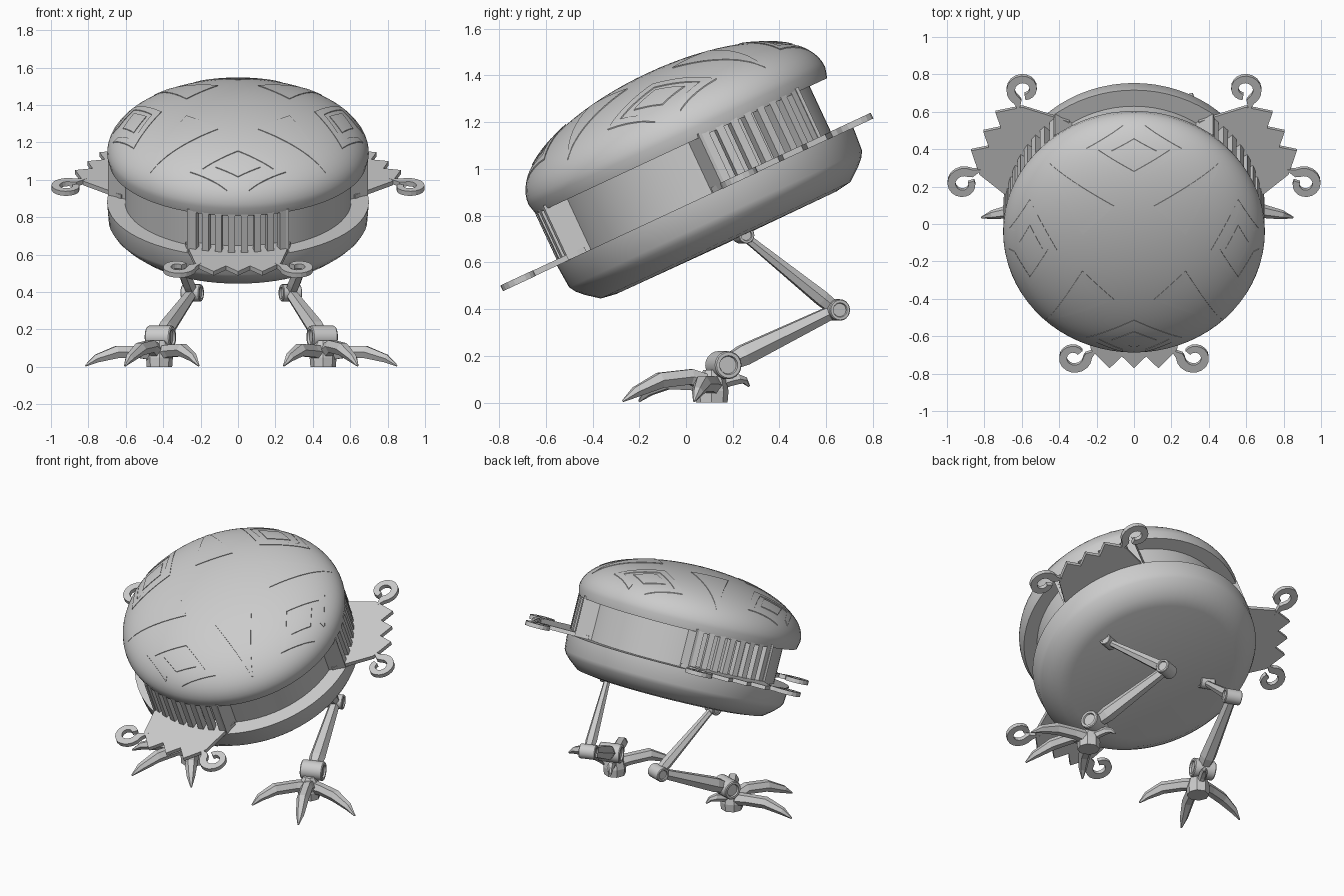
import bpy, bmesh, math
from mathutils import Matrix, Vector

if "Cube" in bpy.data.objects:
    bpy.data.objects.remove(bpy.data.objects["Cube"])

grey = bpy.data.materials.new("plain grey")
grey.diffuse_color = (0.6, 0.6, 0.6, 1)
grey.use_nodes = True
grey.node_tree.nodes["Principled BSDF"].inputs["Base Color"].default_value = grey.diffuse_color

# Tilted frame of the round body
BODY = Matrix.Translation((0, 0.4089, 0.1805)) @ Matrix.Rotation(math.radians(25), 4, 'X')
SIDES = (-90, 30, 150)


def finish(name, bm, matrix=Matrix(), smooth=None):
    bmesh.ops.recalc_face_normals(bm, faces=bm.faces)
    me = bpy.data.meshes.new(name)
    bm.to_mesh(me)
    bm.free()
    me.transform(matrix)
    me.update()
    me.materials.append(grey)
    ob = bpy.data.objects.new(name, me)
    bpy.context.collection.objects.link(ob)
    if smooth:
        bpy.ops.object.select_all(action='DESELECT')
        ob.select_set(True)
        bpy.context.view_layer.objects.active = ob
        bpy.ops.object.shade_smooth_by_angle(angle=math.radians(smooth))
    return ob


def lathe(name, profile, matrix, seg=72, smooth=30):
    bm = bmesh.new()
    vs = [bm.verts.new((r, 0, z)) for r, z in profile]
    es = [bm.edges.new(p) for p in zip(vs, vs[1:])]
    bmesh.ops.spin(bm, geom=vs + es, cent=(0, 0, 0), axis=(0, 0, 1),
                   angle=2 * math.pi, steps=seg, use_duplicate=False)
    bmesh.ops.remove_doubles(bm, verts=bm.verts, dist=1e-4)
    return finish(name, bm, matrix, smooth)


def extrude(bm, faces, dz):
    new = bmesh.ops.extrude_face_region(bm, geom=faces)['geom']
    bmesh.ops.translate(bm, vec=(0, 0, dz),
                        verts=[v for v in new if isinstance(v, bmesh.types.BMVert)])


def prism(bm, pts, z0, z1):
    extrude(bm, [bm.faces.new([bm.verts.new((x, y, z0)) for x, y in pts])], z1 - z0)


def tube(bm, pts, radii, sides=6):
    pts = [Vector(p) for p in pts]
    rings = []
    for i, p in enumerate(pts):
        d = (pts[min(i + 1, len(pts) - 1)] - pts[max(i - 1, 0)]).normalized()
        a = d.cross(Vector((0, 0, 1))).normalized()
        b = a.cross(d)
        rings.append([bm.verts.new(p + radii[i] * (a * math.cos(t) + b * math.sin(t)))
                      for t in (2 * math.pi * k / sides for k in range(sides))])
    for r, s in zip(rings, rings[1:]):
        for k in range(sides):
            j = (k + 1) % sides
            bm.faces.new((r[k], r[j], s[j], s[k]))
    bm.faces.new(rings[0])
    bm.faces.new(rings[-1])


def spot(angle):
    # turns local (tangent, outward) into a side of the body
    return BODY @ Matrix.Rotation(math.radians(angle - 90), 4, 'Z')


# Domed roof with a short skirt
def dome(r):
    return 1.06 + 0.297 * max(0, 1 - (r / 0.7) ** 2) ** 0.48


curve = [0.7 * math.sin(math.pi / 2 * i / 20) for i in range(21)]
lathe("domed_roof", [(r, dome(r)) for r in curve] +
      [(0.688, 1.012), (0.60, 1.012)], BODY, smooth=25)

# Lower bowl
lathe("lower_bowl", [(0.60, 0.775), (0.70, 0.775), (0.692, 0.668), (0.675, 0.64),
                     (0.645, 0.61), (0.59, 0.567), (0.52, 0.556), (0, 0.553)], BODY)

# Round wall between bowl and roof
lathe("round_wall", [(0.605, 0.77), (0.605, 1.035)], BODY)

# Roof ornaments: kites, diamonds and wedges laid on the dome
KITE = [(0, 0.41), (0.257, 0.557), (0.06, 0.667), (0.06, 0.64),
        (0.19, 0.557), (0, 0.46), (-0.19, 0.557), (-0.06, 0.64),
        (-0.06, 0.667), (-0.257, 0.557)]
DIAMOND = [(0, 0.49), (0.12, 0.557), (0, 0.615), (-0.12, 0.557)]
WEDGE = [(-0.12, 0.27), (0.12, 0.27), (0, 0.66)]


def ornament(name, outline, angle):
    bm = bmesh.new()
    bm.faces.new([bm.verts.new((x, y, 0)) for x, y in outline])
    bmesh.ops.triangulate(bm, faces=bm.faces)
    bmesh.ops.subdivide_edges(bm, edges=bm.edges, cuts=7, use_grid_fill=True)
    bmesh.ops.triangulate(bm, faces=bm.faces)
    extrude(bm, bm.faces[:], 0.01)
    for v in bm.verts:
        lift = 0.004 if v.co.z > 0.005 else -0.004
        v.co.z = dome(math.hypot(v.co.x, v.co.y)) + lift
    finish(name, bm, spot(angle), 25)


for q in range(4):
    ornament("roof_kite", KITE, 90 * q)
    ornament("roof_diamond", DIAMOND, 90 * q)
    ornament("roof_wedge", WEDGE, 90 * q + 45)

# Barred windows and scrolled sill plates on three sides
for s in SIDES:
    bm = bmesh.new()
    for i in range(8):
        a = math.radians(90 - 20.5 + 41 * i / 7)
        c, t = Vector((math.cos(a), math.sin(a))), Vector((-math.sin(a), math.cos(a)))
        prism(bm, [c * r + t * w for r, w in
                   ((0.645, -0.018), (0.69, -0.018), (0.69, 0.018), (0.645, 0.018))],
              0.77, 1.03)
    for x in (-0.265, 0.265):
        prism(bm, [(x - 0.008, 0.535), (x + 0.008, 0.535), (x + 0.008, 0.645),
                   (x - 0.008, 0.645)], 0.77, 1.03)
    finish("window_bars", bm, spot(s))

    bm = bmesh.new()
    teeth = [(-0.195 + 0.065 * i, 0.93 if i % 2 else 0.86) for i in range(7)]
    prism(bm, [(0.28, 0.56), (0.265, 0.64), (0.23, 0.82)] + teeth[::-1] +
          [(-0.23, 0.82), (-0.265, 0.64), (-0.28, 0.56)], 0.773, 0.798)
    for m in (-1, 1):
        outer, inner = [], []
        for i in range(18):
            f = i / 17
            a = math.radians(200 - 340 * f)
            rad, w = 0.076 - 0.032 * f, 0.024 - 0.006 * f
            if i == 0:
                rad, w = 0.1, 0.035
            for side, ring in ((w, outer), (-w, inner)):
                ring.append((m * (0.322 + (rad + side) * math.cos(a)),
                             0.868 + (rad + side) * math.sin(a)))
        prism(bm, outer + inner[::-1], 0.772, 0.799)
    finish("scrolled_plate", bm, spot(s))

# Bird legs: joints, limbs and clawed feet
HIP, KNEE, ANKLE = (0.41, 0.245, 0.716), (0.28, 0.643, 0.396), (0.45, 0.16, 0.16)
TOES = [((0.40, 0.04, 0.085), (0.33, -0.08, 0.09), (0.275, -0.16, 0.05), (0.245, -0.2, 0.006)),
        ((0.50, 0.02, 0.11), (0.56, -0.11, 0.095), (0.615, -0.215, 0.045), (0.64, -0.27, 0.006)),
        ((0.56, 0.1, 0.08), (0.68, 0.07, 0.08), (0.79, 0.05, 0.045), (0.85, 0.035, 0.006)),
        ((0.43, 0.18, 0.09), (0.41, 0.22, 0.1), (0.39, 0.25, 0.095), (0.375, 0.27, 0.07))]

for side, m, shift in (("right", 1, 0), ("left", -1, 0.035)):
    place = Matrix.Translation((shift, 0, 0)) @ Matrix.Diagonal((m, 1, 1, 1))
    axle = Matrix.Rotation(math.radians(19), 4, 'Z') @ Matrix.Rotation(math.pi / 2, 4, 'Y')

    for name, p, r, h in (("hip", HIP, 0.036, 0.045), ("knee", KNEE, 0.046, 0.052),
                          ("ankle", ANKLE, 0.06, 0.07)):
        lathe(f"{side}_{name}_joint",
              [(0, -0.85 * h), (0.62 * r, -0.85 * h), (0.68 * r, -h), (0.92 * r, -h),
               (r, -0.92 * h), (r, 0.92 * h), (0.92 * r, h), (0.68 * r, h),
               (0.62 * r, 0.85 * h), (0, 0.85 * h)],
              place @ Matrix.Translation(p) @ axle, 20)

    hip, knee, ankle = Vector(HIP), Vector(KNEE), Vector(ANKLE)
    bm = bmesh.new()
    tube(bm, [hip, hip.lerp(knee, 0.15), hip.lerp(knee, 0.85), knee],
         [0.02, 0.022, 0.036, 0.03])
    finish(f"{side}_upper_leg", bm, place)
    bm = bmesh.new()
    tube(bm, [knee, knee.lerp(ankle, 0.12), knee.lerp(ankle, 0.82), ankle],
         [0.03, 0.034, 0.05, 0.035])
    finish(f"{side}_lower_leg", bm, place)

    lathe(f"{side}_foot", [(0, 0), (0.068, 0), (0.072, 0.05), (0.06, 0.1), (0.035, 0.14),
                           (0, 0.14)],
          place @ Matrix.Translation((0.455, 0.11, 0)), 8, 10)

    for i, toe in enumerate(TOES):
        bm = bmesh.new()
        k = 0.65 if i == 3 else 1
        tube(bm, [(0.46, 0.12, 0.07)] + list(toe),
             [0.045 * k, 0.038 * k, 0.038 * k, 0.025 * k, 0.005])
        finish(f"{side}_toe_{i + 1}", bm, place)
